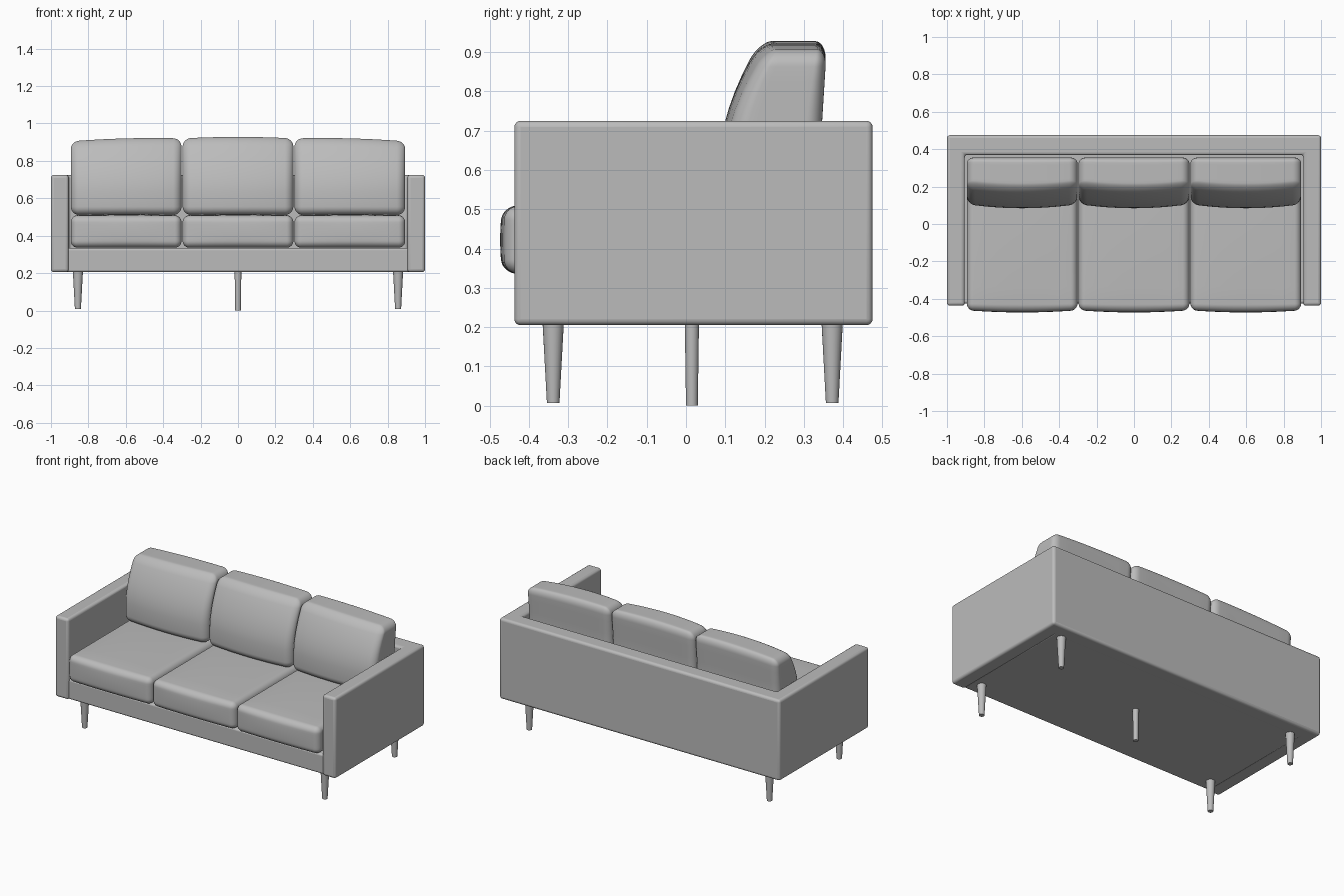
import bpy, bmesh, math
from mathutils import Vector

if "Cube" in bpy.data.objects:
    bpy.data.objects.remove(bpy.data.objects["Cube"])

fabric = bpy.data.materials.new("grey fabric")
fabric.diffuse_color = (0.5, 0.5, 0.5, 1)
fabric.use_nodes = True
fabric.node_tree.nodes["Principled BSDF"].inputs["Base Color"].default_value = fabric.diffuse_color


def finish(name, bm, bevel=0, angle=35):
    bmesh.ops.recalc_face_normals(bm, faces=bm.faces)
    mesh = bpy.data.meshes.new(name)
    bm.to_mesh(mesh)
    bm.free()
    ob = bpy.data.objects.new(name, mesh)
    bpy.context.collection.objects.link(ob)
    mesh.materials.append(fabric)
    if bevel:
        mod = ob.modifiers.new("soft edges", 'BEVEL')
        mod.width, mod.segments = bevel, 4
        mod.limit_method = 'ANGLE'
    bpy.ops.object.select_all(action='DESELECT')
    ob.select_set(True)
    bpy.context.view_layer.objects.active = ob
    bpy.ops.object.shade_smooth_by_angle(angle=math.radians(angle))
    return ob


def prism(name, outline, z0, z1, bevel):
    bm = bmesh.new()
    face = bm.faces.new([bm.verts.new((x, y, z0)) for x, y in outline])
    ext = bmesh.ops.extrude_face_region(bm, geom=[face])
    for v in ext["geom"]:
        if isinstance(v, bmesh.types.BMVert):
            v.co.z = z1
    # the starting face stays as the underside
    if not face.is_valid or len(bm.faces) < len(outline) + 2:
        bm.faces.new([v for v in bm.verts if v.co.z == z0])
    return finish(name, bm, bevel)


def rounded_box(half, r):
    """Cube grid whose outer rows are spent on the rounded edges."""
    n, zone = 16, 4
    bm = bmesh.new()
    bmesh.ops.create_cube(bm, size=2)
    bmesh.ops.subdivide_edges(bm, edges=bm.edges[:], cuts=n - 1, use_grid_fill=True)
    inner_t = 1 - 2 * zone / n
    for v in bm.verts:
        q, d = Vector(), Vector()
        for i in range(3):
            t = v.co[i]
            a, s = abs(t), math.copysign(1, t)
            core = half[i] - r
            if a <= inner_t + 1e-5:
                q[i] = s * core * a / inner_t
            else:
                q[i] = s * core
                d[i] = s * math.tan((a - inner_t) / (1 - inner_t) * math.pi / 4)
        v.co = q + d.normalized() * r
    return bm


# Frame: arms and back as one U-shaped wall
prism("arms_and_back_frame",
      [(-1, -0.437), (-0.905, -0.437), (-0.905, 0.37), (0.905, 0.37),
       (0.905, -0.437), (1, -0.437), (1, 0.475), (-1, 0.475)], 0.205, 0.725, 0.016)

# Seat base between the arms
prism("seat_base", [(-0.92, -0.425), (0.92, -0.425), (0.92, 0.4), (-0.92, 0.4)],
      0.2055, 0.334, 0.012)

for i, side in enumerate(("left", "middle", "right")):
    cx = (i - 1) * 0.598

    # Seat cushion: crowned top and softly bowed front
    half = Vector((0.296, 0.408, 0.086))
    bm = rounded_box(half, 0.036)
    for v in bm.verts:
        u, w, h = (v.co[k] / half[k] for k in range(3))
        crown = (1 - u * u) * (1 - w * w)
        v.co.z += 0.008 * crown * max(h, 0)
        v.co.y -= 0.012 * (1 - u * u) * max(-w, 0) * (1 - 0.5 * h * h)
        v.co += Vector((cx, -0.053, 0.422))
    finish(side + "_seat_cushion", bm, angle=60)

    # Back cushion: front leans back towards the top, rear nearly upright
    half = Vector((0.296, 0.13, 0.205))
    bm = rounded_box(half, 0.045)
    for v in bm.verts:
        u, w, h = (v.co[k] / half[k] for k in range(3))
        z = 0.716 + v.co.z
        front = 0.084 + 0.91 * max(0, z - 0.62) ** 1.8 + 0.022 * u * u
        rear = 0.346 + 0.012 * max(0, h)
        v.co.y = front + (rear - front) * (w + 1) / 2
        x = v.co.x + cx
        lift = max(h, 0)
        v.co.z = z + lift * (0.006 * (1 - u * u) - 0.022 * x * x + 0.001)
        v.co.x = x
    finish(side + "_back_cushion", bm, angle=60)


def leg(name, x, y, z0, r0, r1):
    bm = bmesh.new()
    bmesh.ops.create_cone(bm, cap_ends=True, segments=24, radius1=r0, radius2=r1,
                          depth=0.21 - z0)
    bmesh.ops.translate(bm, verts=bm.verts, vec=(x, y, (0.21 + z0) / 2))
    finish(name, bm)


# Tapered corner legs and the thin centre support
for sx, sn in ((-1, "left"), (1, "right")):
    leg("front_leg_" + sn, sx * 0.856, -0.338, 0.007, 0.016, 0.027)
    leg("back_leg_" + sn, sx * 0.856, 0.372, 0.007, 0.016, 0.027)
leg("centre_leg", 0, 0.015, 0, 0.015, 0.018)
